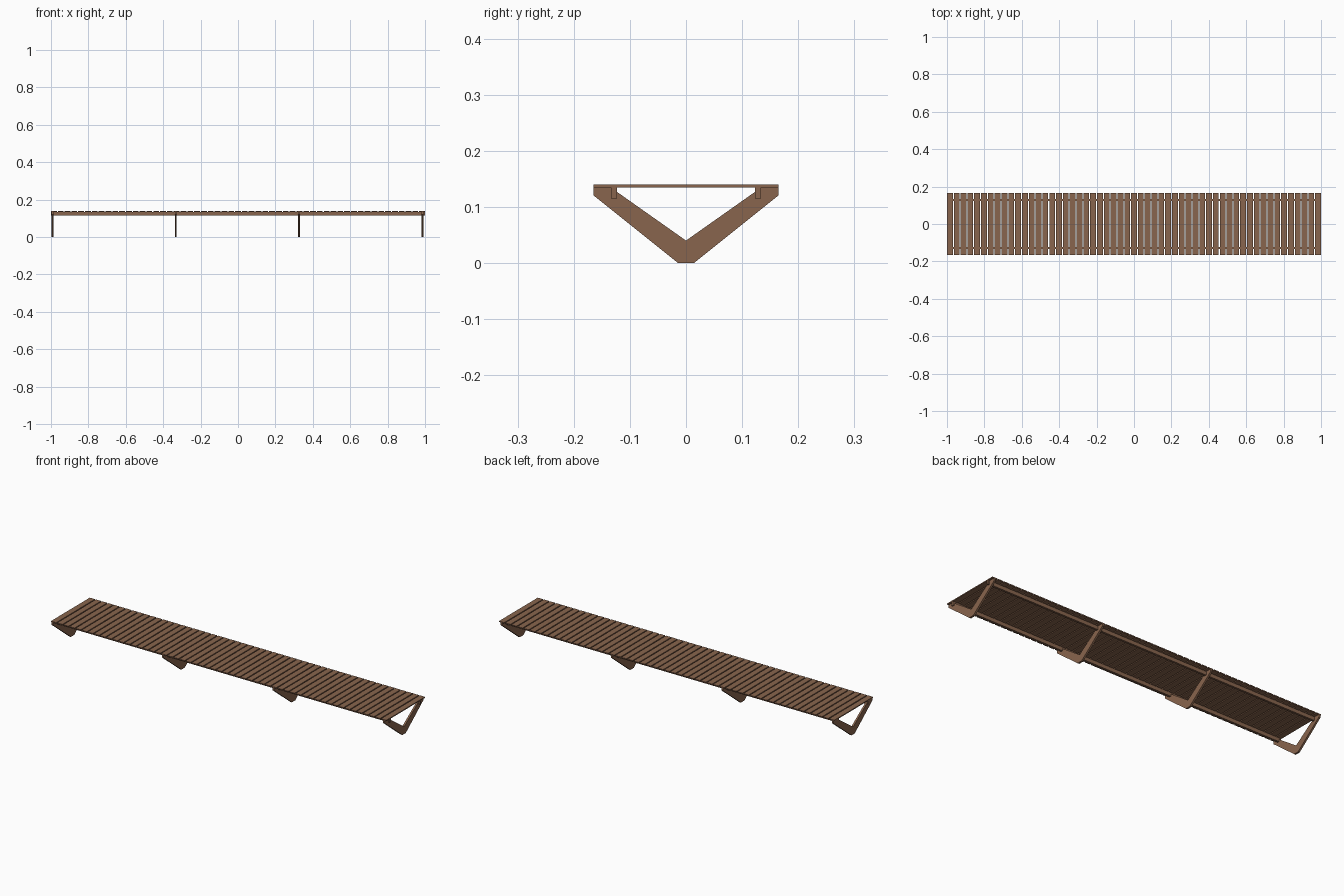
import bpy, bmesh

if "Cube" in bpy.data.objects:
    bpy.data.objects.remove(bpy.data.objects["Cube"])

wood = bpy.data.materials.new("brown_wood")
wood.diffuse_color = (0.25, 0.13, 0.075, 1)
wood.use_nodes = True
wood.node_tree.nodes["Principled BSDF"].inputs["Base Color"].default_value = wood.diffuse_color


def extrude_profile(name, profile, x0, x1):
    """Flat profile in the YZ plane, extruded from x0 to x1."""
    bm = bmesh.new()
    face = bm.faces.new([bm.verts.new((x0, y, z)) for y, z in profile])
    ext = bmesh.ops.extrude_face_region(bm, geom=[face])
    moved = [g for g in ext["geom"] if isinstance(g, bmesh.types.BMVert)]
    bmesh.ops.translate(bm, verts=moved, vec=(x1 - x0, 0, 0))
    bmesh.ops.recalc_face_normals(bm, faces=bm.faces)
    mesh = bpy.data.meshes.new(name)
    bm.to_mesh(mesh)
    bm.free()
    mesh.materials.append(wood)
    obj = bpy.data.objects.new(name, mesh)
    bpy.context.collection.objects.link(obj)
    return obj


def rect(y0, y1, z0, z1):
    return [(y0, z0), (y1, z0), (y1, z1), (y0, z1)]


HALF, TOP, UNDER = 0.165, 0.14, 0.1345

# Seat slats, laid crosswise along the bench
COUNT, WIDTH = 55, 0.031
slats = extrude_profile("seat_slats", rect(-HALF, HALF, UNDER, TOP), -1, -1 + WIDTH)
array = slats.modifiers.new("repeat", 'ARRAY')
array.count = COUNT
array.use_relative_offset = False
array.use_constant_offset = True
array.constant_offset_displace = ((2 - WIDTH) / (COUNT - 1), 0, 0)

# Two long rails under the slats
for side, name in ((-1, "front_rail"), (1, "back_rail")):
    a, b = sorted((side * 0.134, side * 0.123))
    extrude_profile(name, rect(a, b, 0.115, UNDER), -0.999, 0.999)

# V-shaped leg frames
right_half = [(0.0143, 0), (HALF, 0.1205), (HALF, UNDER), (0.134, UNDER)]
v_profile = right_half + [(0, 0.04)] + [(-y, z) for y, z in reversed(right_half)]
for i in range(4):
    x = -0.992 + i * 0.6593
    extrude_profile(f"leg_frame_{i + 1}", v_profile, x - 0.005, x + 0.005)
